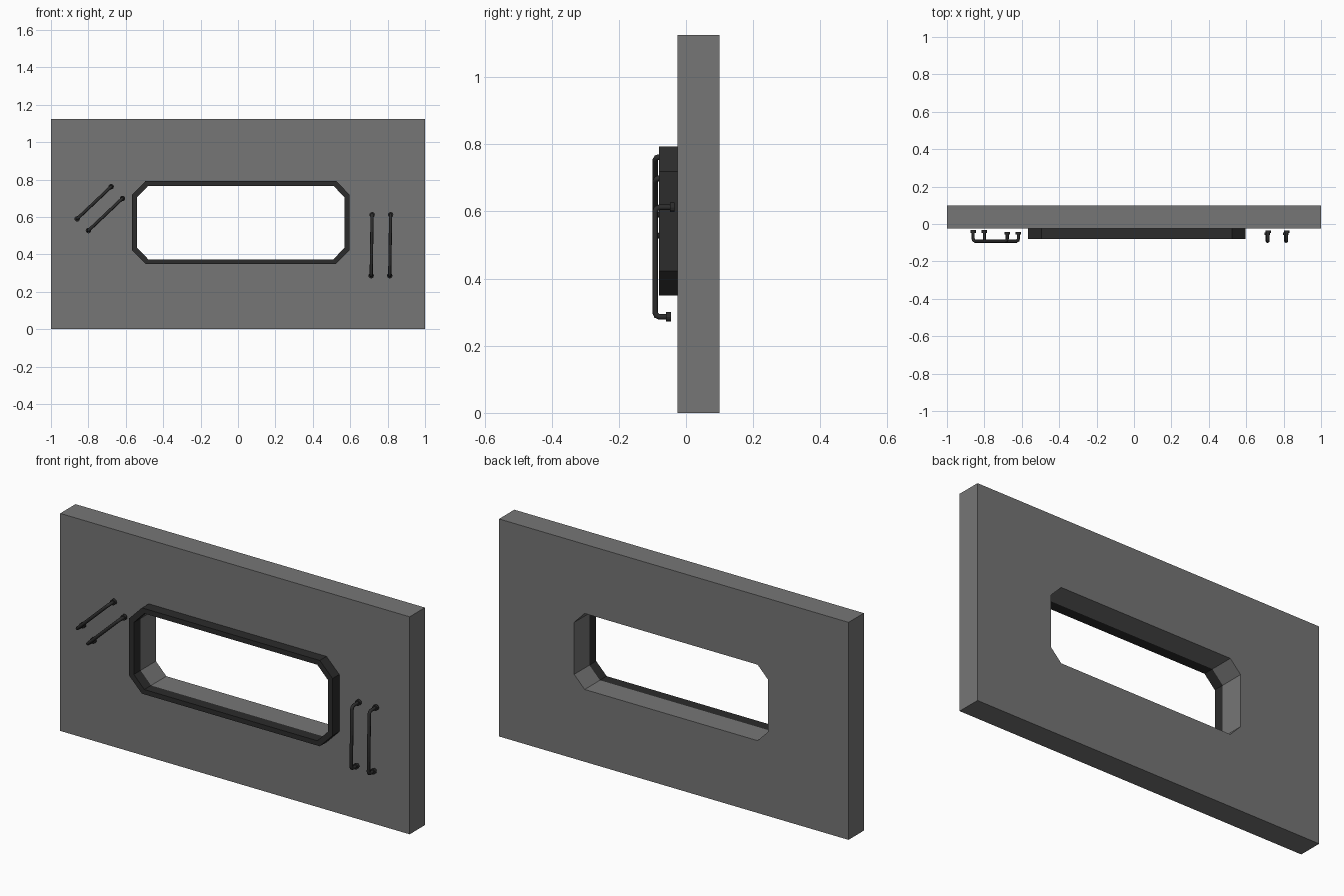
import bpy, bmesh, math
from mathutils import Vector

if "Cube" in bpy.data.objects:
    bpy.data.objects.remove(bpy.data.objects["Cube"])


def material(name, v):
    m = bpy.data.materials.new(name)
    m.diffuse_color = (v, v, v, 1)
    m.use_nodes = True
    m.node_tree.nodes["Principled BSDF"].inputs["Base Color"].default_value = m.diffuse_color
    return m


grey = material("wall_grey", 0.18)
dark = material("dark_metal", 0.025)


def octagon(x0, x1, z0, z1, cx, cz):
    return [(x0 + cx, z0), (x1 - cx, z0), (x1, z0 + cz), (x1, z1 - cz),
            (x1 - cx, z1), (x0 + cx, z1), (x0, z1 - cz), (x0, z0 + cz)]


def pierced_slab(name, outer, inner, y0, y1, mat):
    """Solid ring between two eight-point loops, front y0 to back y1."""
    bm = bmesh.new()
    rings = [[bm.verts.new((x, y, z)) for x, z in loop]
             for loop, y in ((outer, y0), (outer, y1), (inner, y1), (inner, y0))]
    for a, b in zip(rings, rings[1:] + rings[:1]):
        for i in range(8):
            j = (i + 1) % 8
            vs = [a[i], a[j], b[j], b[i]]
            bm.faces.new(vs)
    bmesh.ops.recalc_face_normals(bm, faces=bm.faces)
    me = bpy.data.meshes.new(name)
    bm.to_mesh(me)
    bm.free()
    me.materials.append(mat)
    ob = bpy.data.objects.new(name, me)
    bpy.context.collection.objects.link(ob)
    return ob


# Wall with chamfered window; outline points pair with the opening corners
opening = octagon(-0.54, 0.57, 0.374, 0.767, 0.06, 0.062)
wall_edge = [(-0.48, 0), (1, 0), (1, 0.436), (1, 1.125),
             (0.51, 1.125), (-1, 1.125), (-1, 0.705), (-1, 0)]
pierced_slab("wall", wall_edge, opening, -0.025, 0.1, grey)

# Window frame standing proud of the wall
frame_edge = octagon(-0.567, 0.597, 0.349, 0.793, 0.073, 0.074)
pierced_slab("window_frame", frame_edge, opening, -0.08, -0.025, dark)


def handle(name, a, b):
    """Bent grab bar; a and b are (x, z, y of foot)."""
    yb, r = -0.092, 0.013
    A, B = Vector((a[0], yb, a[1])), Vector((b[0], yb, b[1]))
    d = (B - A).normalized()
    out = Vector((0, 1, 0))

    def bend(p, s):
        return [p + s * r * (1 - math.sin(t)) + out * r * (1 - math.cos(t))
                for t in (math.pi / 2, math.pi / 4, 0)]

    pts = ([Vector((a[0], a[2], a[1]))] + bend(A, d)
           + bend(B, -d)[::-1] + [Vector((b[0], b[2], b[1]))])
    cu = bpy.data.curves.new(name, 'CURVE')
    cu.dimensions = '3D'
    cu.bevel_depth = 0.0085
    cu.bevel_resolution = 2
    cu.use_fill_caps = True
    sp = cu.splines.new('POLY')
    sp.points.add(len(pts) - 1)
    for p, v in zip(sp.points, pts):
        p.co = (*v, 1)
    sp.use_smooth = True
    cu.materials.append(dark)
    ob = bpy.data.objects.new(name, cu)
    bpy.context.collection.objects.link(ob)
    # Round foot at each end
    for i, (x, z, y) in enumerate((a, b)):
        bpy.ops.mesh.primitive_cylinder_add(
            vertices=12, radius=0.0145, depth=0.014,
            location=(x, y - 0.007, z), rotation=(math.pi / 2, 0, 0))
        foot = bpy.context.object
        foot.name = f"{name}_foot_{i + 1}"
        foot.data.materials.append(dark)
        bpy.ops.object.shade_smooth_by_angle()


# Diagonal pair on the left, upright pair on the right
for i, (dx, dz) in enumerate(((0, 0), (0.06, -0.063))):
    handle(f"diagonal_handle_{i + 1}", (-0.86 + dx, 0.59 + dz, -0.033),
           (-0.678 + dx, 0.762 + dz, -0.043))
for i, dx in enumerate((0, 0.099)):
    handle(f"upright_handle_{i + 1}", (0.712 + dx, 0.286, -0.045),
           (0.717 + dx, 0.612, -0.034))
